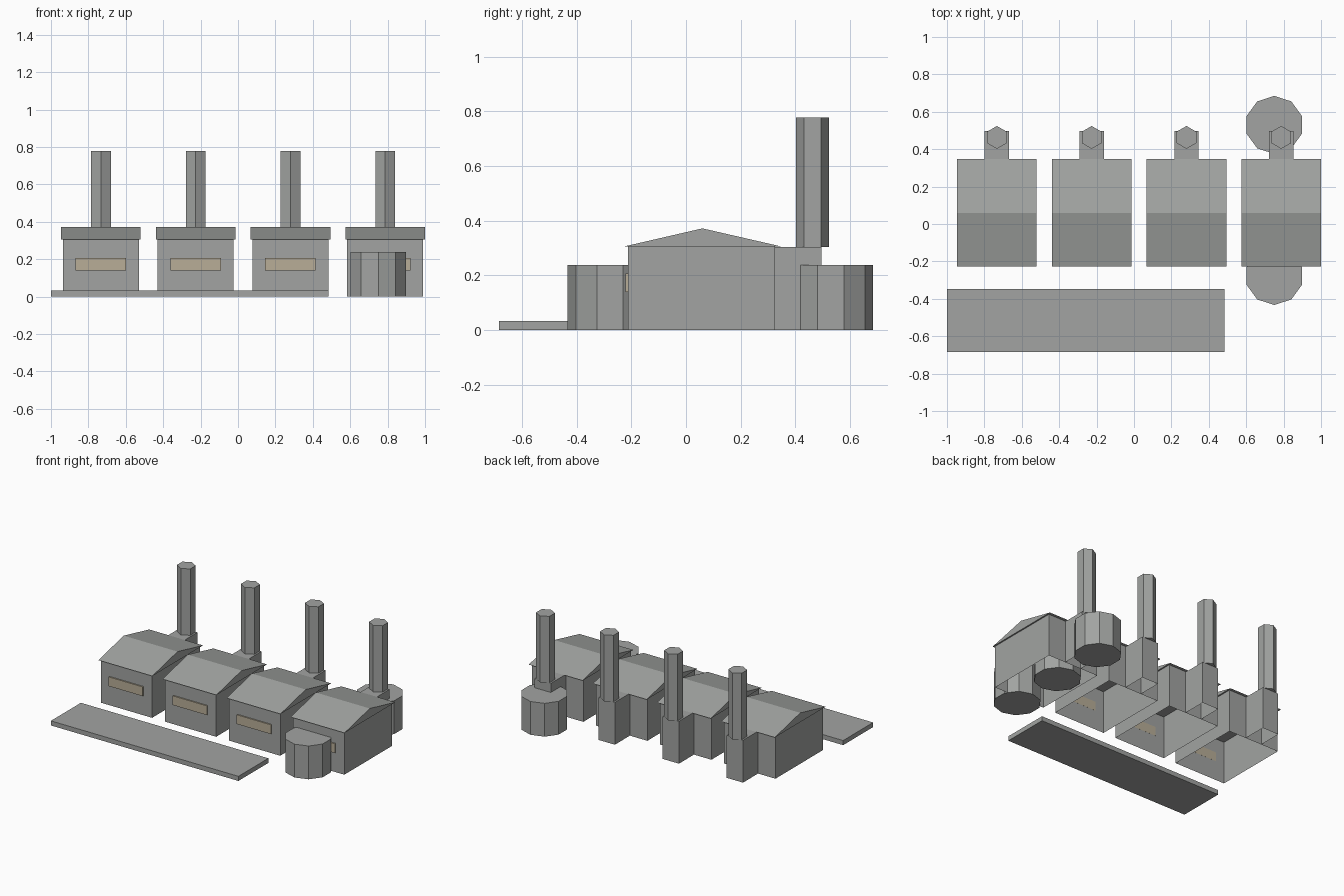
import bpy, bmesh, math
from mathutils import Matrix

if "Cube" in bpy.data.objects:
    bpy.data.objects.remove(bpy.data.objects["Cube"])


def material(name, rgb):
    m = bpy.data.materials.new(name)
    m.diffuse_color = (*rgb, 1.0)
    m.use_nodes = True
    m.node_tree.nodes["Principled BSDF"].inputs["Base Color"].default_value = m.diffuse_color
    return m


GREY = material("concrete grey", (0.36, 0.37, 0.36))
TAN = material("window tan", (0.48, 0.42, 0.31))


def finish(name, bm, mat):
    bmesh.ops.recalc_face_normals(bm, faces=bm.faces)
    me = bpy.data.meshes.new(name)
    bm.to_mesh(me)
    bm.free()
    me.materials.append(mat)
    ob = bpy.data.objects.new(name, me)
    bpy.context.collection.objects.link(ob)
    return ob


def box(name, x, y, z, mat=GREY, open_bottom=False):
    bm = bmesh.new()
    bmesh.ops.create_cube(bm, size=1.0)
    for v in bm.verts:
        for i, (lo, hi) in enumerate((x, y, z)):
            v.co[i] = hi if v.co[i] > 0 else lo
    ob_faces = [f for f in bm.faces if all(v.co.z <= z[0] + 1e-6 for v in f.verts)]
    bmesh.ops.recalc_face_normals(bm, faces=bm.faces)
    if open_bottom:
        bmesh.ops.delete(bm, geom=ob_faces, context='FACES_ONLY')
    return finish(name, bm, mat)


def prism(name, sides, r, x, y, z0, z1):
    # upright column with a corner pointing along y
    bm = bmesh.new()
    bmesh.ops.create_cone(bm, cap_ends=True, segments=sides, radius1=r, radius2=r, depth=z1 - z0)
    a = math.atan2(*max(((v.co.y, v.co.x) for v in bm.verts), key=lambda p: p[0]))
    bmesh.ops.rotate(bm, verts=bm.verts, matrix=Matrix.Rotation(math.pi / 2 - a, 3, 'Z'))
    bmesh.ops.translate(bm, verts=bm.verts, vec=(x, y, (z0 + z1) / 2))
    return finish(name, bm, GREY)


def gable_roof(name, x0, x1):
    bm = bmesh.new()
    profile = [(-0.226, 0.306), (0.348, 0.306), (0.06, 0.372)]
    face = bm.faces.new([bm.verts.new((x0, y, z)) for y, z in profile])
    ext = bmesh.ops.extrude_face_region(bm, geom=[face], use_keep_orig=True)
    moved = [g for g in ext["geom"] if isinstance(g, bmesh.types.BMVert)]
    bmesh.ops.translate(bm, verts=moved, vec=(x1 - x0, 0, 0))
    return finish(name, bm, GREY)


# four identical halls, each with roof, window, rear annex and chimney
for i in range(4):
    cx = -0.733 + i * 0.5067
    n = i + 1
    box(f"hall_{n}", (cx - 0.203, cx + 0.203), (-0.213, 0.326), (0, 0.306), open_bottom=True)
    gable_roof(f"roof_{n}", cx - 0.213, cx + 0.213)
    box(f"window_{n}", (cx - 0.135, cx + 0.135), (-0.222, -0.2125), (0.14, 0.206), TAN)
    box(f"annex_{n}", (cx - 0.065, cx + 0.065), (0.326, 0.496), (0, 0.303), open_bottom=True)
    prism(f"chimney_{n}", 6, 0.061, cx, 0.463, 0.303, 0.778)

# row of three storage tanks, the middle one inside the last hall
for n, y in enumerate((-0.278, 0.126, 0.53), 1):
    prism(f"tank_{n}", 10, 0.155, 0.75, y, 0, 0.238)

# low paved platform at the front
box("platform", (-1.0, 0.483), (-0.685, -0.347), (0, 0.033))
